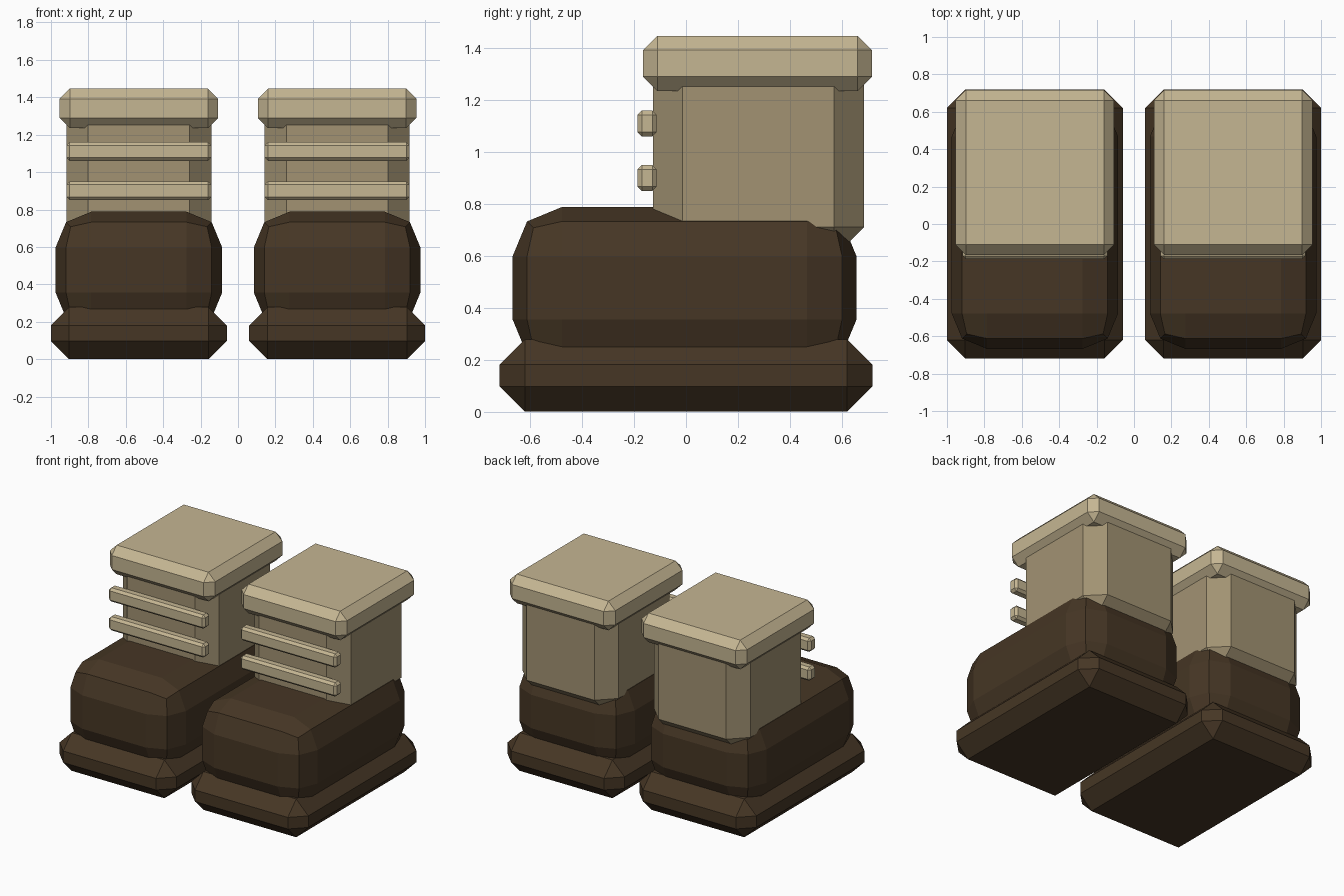
import bpy, bmesh
from mathutils import Vector

if "Cube" in bpy.data.objects:
    bpy.data.objects.remove(bpy.data.objects["Cube"])


def material(name, rgb):
    m = bpy.data.materials.new(name)
    m.diffuse_color = (*rgb, 1)
    m.use_nodes = True
    m.node_tree.nodes["Principled BSDF"].inputs["Base Color"].default_value = m.diffuse_color
    return m


dark_brown = material("dark brown leather", (0.061, 0.037, 0.018))
tan = material("tan leather", (0.361, 0.290, 0.171))
light_tan = material("light tan trim", (0.560, 0.468, 0.290))


def block(name, lo, hi, bevel, segments, mat):
    """Box between two corners with every edge bevelled."""
    lo, hi = Vector(lo), Vector(hi)
    bm = bmesh.new()
    bmesh.ops.create_cube(bm, size=1)
    for v in bm.verts:
        v.co = Vector([v.co[i] * (hi[i] - lo[i]) + (lo[i] + hi[i]) / 2 for i in range(3)])
    bmesh.ops.bevel(bm, geom=bm.edges[:], offset=bevel, segments=segments,
                    profile=0.5, affect='EDGES', clamp_overlap=True)
    bmesh.ops.recalc_face_normals(bm, faces=bm.faces[:])
    mesh = bpy.data.meshes.new(name)
    bm.to_mesh(mesh)
    bm.free()
    mesh.materials.append(mat)
    ob = bpy.data.objects.new(name, mesh)
    bpy.context.collection.objects.link(ob)
    return ob


# One boot per side
for side, cx in (("left", -0.53), ("right", 0.53)):
    def part(name, half_x, y0, y1, z0, z1, bevel, segments, mat):
        block(f"{side}_{name}", (cx - half_x, y0, z0), (cx + half_x, y1, z1),
              bevel, segments, mat)

    part("sole", 0.47, -0.718, 0.718, 0.0, 0.278, 0.097, 1, dark_brown)
    part("foot", 0.445, -0.668, 0.657, 0.165, 0.788, 0.19, 2, dark_brown)
    part("shaft", 0.387, -0.128, 0.685, 0.595, 1.40, 0.115, 1, tan)
    part("cuff", 0.424, -0.165, 0.716, 1.235, 1.447, 0.055, 1, light_tan)
    # Two lace straps across the front
    for i, z in enumerate((0.90, 1.11)):
        part(f"lace_{i + 1}", 0.387, -0.187, -0.113, z - 0.05, z + 0.05, 0.017, 1, light_tan)
